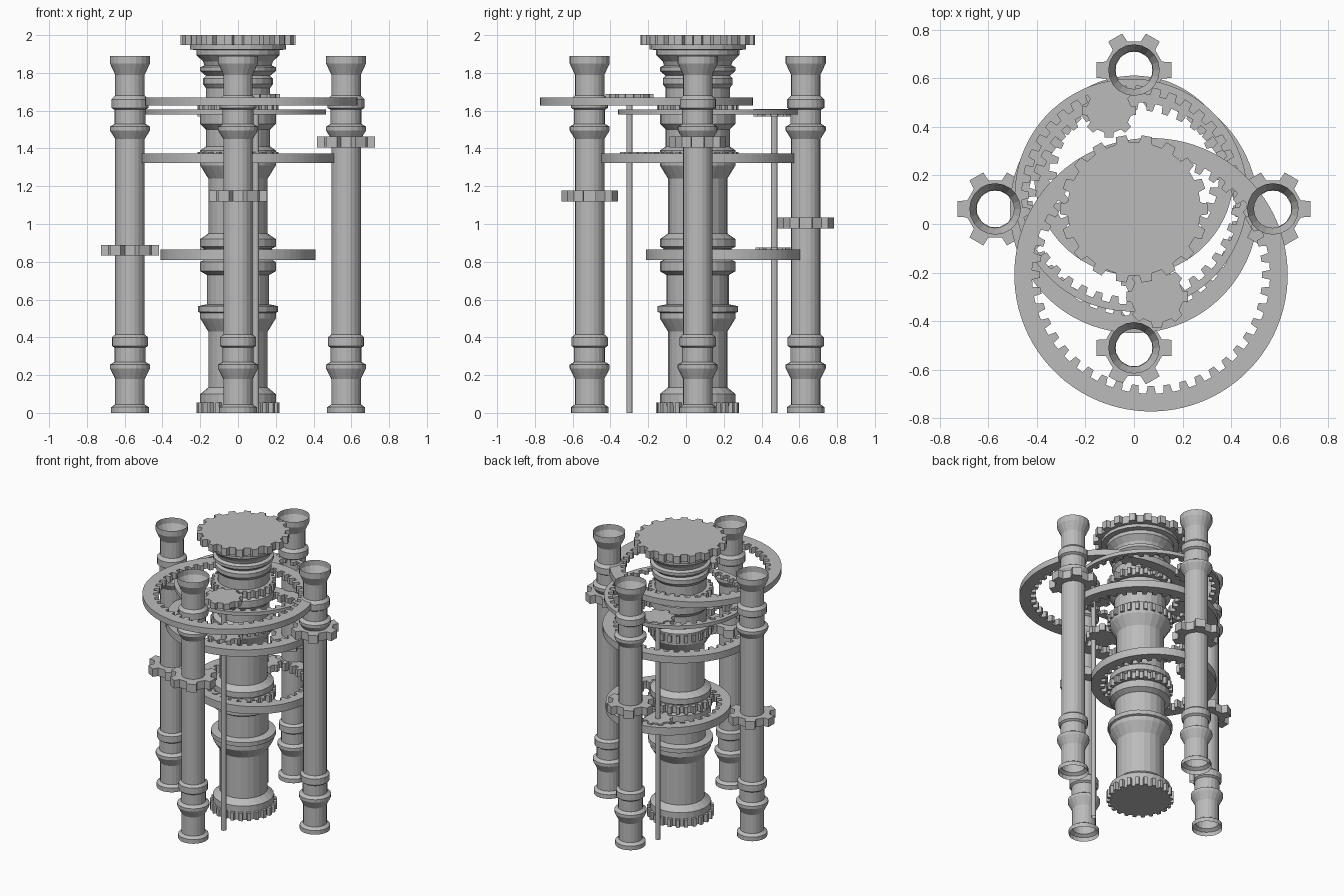
import bpy, bmesh
from math import cos, sin, pi

if "Cube" in bpy.data.objects:
    bpy.data.objects.remove(bpy.data.objects["Cube"])

grey = bpy.data.materials.new("plain_grey")
grey.use_nodes = True
colour = (0.5, 0.5, 0.5, 1)
grey.diffuse_color = colour
grey.node_tree.nodes["Principled BSDF"].inputs["Base Color"].default_value = colour

AXIS_Y = 0.062


def finish(bm, name, centre, fix_normals=True):
    if fix_normals:
        bmesh.ops.recalc_face_normals(bm, faces=bm.faces)
    mesh = bpy.data.meshes.new(name)
    bm.to_mesh(mesh)
    bm.free()
    mesh.materials.append(grey)
    obj = bpy.data.objects.new(name, mesh)
    obj.location = (centre[0], centre[1], 0)
    bpy.context.collection.objects.link(obj)
    return obj


def loop(bm, polar, z):
    return [bm.verts.new((r * cos(a), r * sin(a), z)) for r, a in polar]


def bridge(bm, low, high):
    n = len(low)
    for i in range(n):
        j = (i + 1) % n
        bm.faces.new((low[i], low[j], high[j], high[i]))


def lathe(name, profile, centre, sides):
    """Open tube turned from (radius, height) points, bottom to top."""
    bm = bmesh.new()
    rings = [loop(bm, [(r, 2 * pi * i / sides) for i in range(sides)], z)
             for r, z in profile]
    for low, high in zip(rings, rings[1:]):
        bridge(bm, low, high)
    return finish(bm, name, centre, False)


def teeth(count, tip, root, phase=0.0):
    """Polar outline of a gear with tapered teeth."""
    step = 2 * pi / count
    corners = ((root, -0.28), (tip, -0.2), (tip, 0.2), (root, 0.28))
    return [(r, phase + step * (i + f)) for i in range(count) for r, f in corners]


def gear(name, centre, z0, z1, count, tip, root, phase=0.0):
    bm = bmesh.new()
    outline = teeth(count, tip, root, phase)
    low, high = loop(bm, outline, z0), loop(bm, outline, z1)
    bridge(bm, low, high)
    bm.faces.new(low[::-1])
    bm.faces.new(high)
    return finish(bm, name, centre)


def collar_gear(name, centre, z0, z1, outer, inner):
    """Flat ring between two polar outlines of equal length."""
    bm = bmesh.new()
    ol, oh = loop(bm, outer, z0), loop(bm, outer, z1)
    il, ih = loop(bm, inner, z0), loop(bm, inner, z1)
    for a, b in ((ol, oh), (oh, ih), (ih, il), (il, ol)):
        bridge(bm, a, b)
    return finish(bm, name, centre)


def ring_gear(name, centre, z0, z1, count, rim, root, tip):
    inner = teeth(count, tip, root)
    collar_gear(name, centre, z0, z1, [(rim, a) for _, a in inner], inner)


# Four hollow outer posts, each with a six-toothed gear
post = [(0.1, 0), (0.1, 0.03), (0.078, 0.045), (0.078, 0.18), (0.106, 0.235),
        (0.106, 0.255), (0.082, 0.27), (0.082, 0.345), (0.096, 0.355),
        (0.096, 0.4), (0.078, 0.415), (0.078, 1.45), (0.106, 1.495),
        (0.106, 1.515), (0.082, 1.53), (0.082, 1.605), (0.098, 1.615),
        (0.098, 1.66), (0.078, 1.68), (0.078, 1.79), (0.106, 1.85), (0.106, 1.89)]
posts = {"left": (0.572, AXIS_Y, 1.406), "right": (-0.572, AXIS_Y, 0.832),
         "front": (0, -0.51, 1.12), "back": (0, 0.634, 0.976)}
for side, (x, y, z) in posts.items():
    lathe(side + "_post", post, (x, y), 20)
    outline = teeth(6, 0.158, 0.12)
    collar_gear(side + "_post_gear", (x, y), z, z + 0.058, outline,
                [(0.076, a) for _, a in outline])

# Central turned column
core = [(0.2, 0.04), (0.2, 0.1), (0.157, 0.135), (0.157, 0.43), (0.2, 0.5),
        (0.2, 0.53), (0.213, 0.535), (0.213, 0.565), (0.165, 0.575),
        (0.165, 0.73), (0.2, 0.75), (0.2, 0.8), (0.18, 0.81), (0.18, 0.87),
        (0.2, 0.88), (0.2, 0.92), (0.157, 0.95), (0.157, 1.24), (0.2, 1.31),
        (0.2, 1.39), (0.17, 1.41), (0.17, 1.5), (0.2, 1.53), (0.2, 1.58),
        (0.17, 1.6), (0.17, 1.72), (0.185, 1.74), (0.185, 1.77), (0.17, 1.785),
        (0.2, 1.81), (0.2, 1.83), (0.178, 1.84), (0.185, 1.86), (0.22, 1.895),
        (0.22, 1.92), (0.255, 1.925), (0.255, 1.95)]
axis = (0, AXIS_Y)
lathe("central_column", core, axis, 24)
gear("top_gear", axis, 1.947, 2.0, 18, 0.305, 0.275)
gear("base_gear", axis, 0, 0.056, 24, 0.22, 0.198)
for level, z in (("upper", 1.6), ("middle", 1.33), ("lower", 0.815)):
    gear(level + "_column_gear", axis, z, z + 0.05, 24, 0.215, 0.192)

# Internally toothed rings
ring_gear("top_ring", (0.07, -0.209), 1.627, 1.67, 44, 0.563, 0.49, 0.458)
ring_gear("thin_ring", (-0.012, 0.119), 1.58, 1.606, 40, 0.479, 0.45, 0.42)
ring_gear("middle_ring", axis, 1.324, 1.374, 40, 0.511, 0.44, 0.408)
ring_gear("lower_ring", (0, 0.2), 0.81, 0.865, 32, 0.411, 0.35, 0.318)

# Thin drive rods with pinions
front_rod, back_rod = (0.095, -0.299), (-0.103, 0.467)
for name, spot, top in (("front", front_rod, 1.68), ("back", back_rod, 1.605)):
    lathe(name + "_rod", [(0.017, 0), (0.017, top)], spot, 12)
gear("front_rod_top_pinion", front_rod, 1.645, 1.688, 8, 0.128, 0.108)
gear("front_rod_low_pinion", (0.06, -0.235), 1.335, 1.382, 8, 0.115, 0.095)
gear("back_rod_top_pinion", back_rod, 1.568, 1.61, 8, 0.112, 0.092)
gear("back_rod_low_pinion", back_rod, 0.825, 0.875, 8, 0.1, 0.082)
